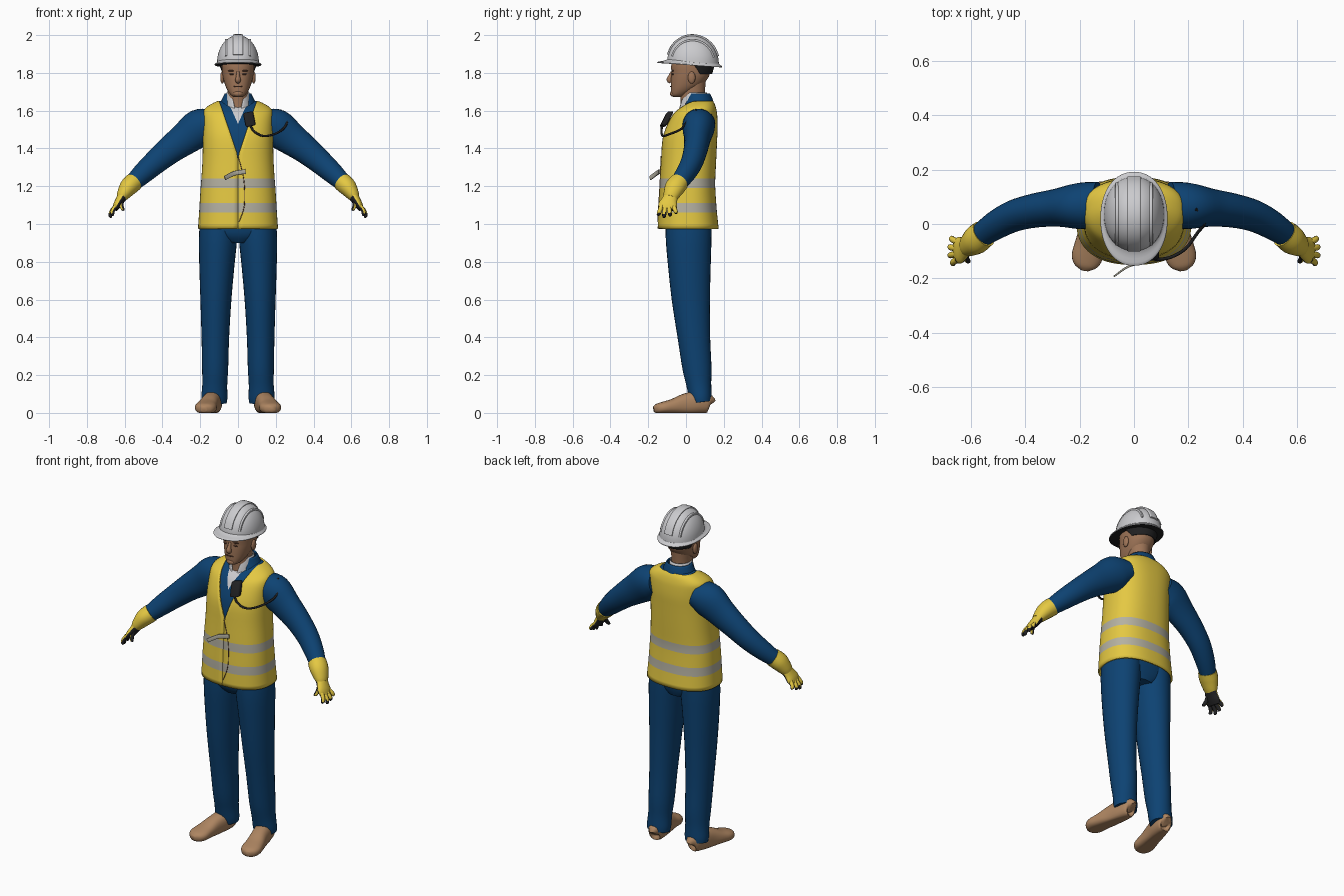
import bpy, bmesh, math
from mathutils import Vector

if "Cube" in bpy.data.objects:
    bpy.data.objects.remove(bpy.data.objects["Cube"])


def mat(name, rgb):
    m = bpy.data.materials.new(name)
    m.diffuse_color = (*rgb, 1)
    m.use_nodes = True
    m.node_tree.nodes["Principled BSDF"].inputs["Base Color"].default_value = m.diffuse_color
    return m


BLUE = mat("work_blue", (0.004, 0.055, 0.17))
YELLOW = mat("safety_yellow", (0.78, 0.58, 0.055))
GREY = mat("reflective_grey", (0.46, 0.44, 0.36))
WHITE = mat("shell_white", (0.60, 0.60, 0.62))
SKIN = mat("skin", (0.34, 0.175, 0.095))
TAN = mat("boot_tan", (0.42, 0.235, 0.12))
BLACK = mat("black", (0.015, 0.015, 0.016))
BROWN = mat("feature_brown", (0.11, 0.05, 0.03))
TAU = 2 * math.pi


def smooth_rows(rows, k):
    """Pass a spline through rows of numbers, keeping each given row."""
    out = []
    for i in range(len(rows) - 1):
        a, b, c, d = (rows[max(0, min(len(rows) - 1, i + o))] for o in (-1, 0, 1, 2))
        for s in range(k):
            t = s / k
            out.append([q + .5 * t * (r - p + t * (2 * p - 5 * q + 4 * r - u + t * (3 * (q - r) + u - p)))
                        for p, q, r, u in zip(a, b, c, d)])
    return out + [list(rows[-1])]


def finish(name, bm, mats, rule=None, angle=45, thick=0):
    me = bpy.data.meshes.new(name)
    bm.normal_update()
    if rule:
        for f in bm.faces:
            f.material_index = rule(f.calc_center_median(), f.normal)
    bm.to_mesh(me)
    bm.free()
    for m in mats:
        me.materials.append(m)
    ob = bpy.data.objects.new(name, me)
    bpy.context.collection.objects.link(ob)
    bpy.ops.object.select_all(action='DESELECT')
    ob.select_set(True)
    bpy.context.view_layer.objects.active = ob
    bpy.ops.object.shade_smooth_by_angle(angle=math.radians(angle))
    if thick:
        s = ob.modifiers.new("thickness", 'SOLIDIFY')
        s.thickness, s.offset = thick, -1
    return ob


def sp(v, e):
    return math.copysign(abs(v) ** e, v)


def skin_grid(bm, rings, closed, cap):
    vs = [[bm.verts.new(p) for p in r] for r in rings]
    n = len(vs[0])
    for a, b in zip(vs, vs[1:]):
        for j in range(n if closed else n - 1):
            k = (j + 1) % n
            bm.faces.new((a[j], a[k], b[k], b[j]))
    if cap:
        bm.faces.new(vs[0][::-1])
        bm.faces.new(vs[-1])


def surf(name, rows, mats, span=None, n=48, e=2.0, off=0, k=3, rule=None, cap=True, thick=0, shear=0):
    """Stacked level sections; row = z, half width, front y, back y."""
    rings = []
    for z, rx, yf, yb in smooth_rows(rows, k):
        cy, ry, rx = (yf + yb) / 2, (yb - yf) / 2 + off, rx + off
        lo, hi = span(z, rx) if span else (0, TAU)
        cnt = n if not span else n + 1
        ring = []
        for j in range(cnt):
            a = lo + (hi - lo) * j / n
            y = cy - ry * sp(math.cos(a), 2 / e)
            ring.append((rx * sp(math.sin(a), 2 / e), y, z + shear * y))
        rings.append(ring)
    bm = bmesh.new()
    skin_grid(bm, rings, not span, cap and not span)
    return finish(name, bm, mats, rule, thick=thick)


def sweep(name, rows, mats, ref=(0, 1, 0), sx=1, n=20, e=2.0, k=4, rule=None, floor=None):
    """Section along a path; row = x, y, z, radius along ref, radius across."""
    rows = smooth_rows(rows, k)
    pts = [Vector((r[0] * sx, r[1], r[2])) for r in rows]
    ref = Vector((ref[0] * sx, ref[1], ref[2]))
    rings = []
    for i, r in enumerate(rows):
        t = (pts[min(i + 1, len(pts) - 1)] - pts[max(i - 1, 0)]).normalized()
        u = (ref - t * t.dot(ref)).normalized()
        v = t.cross(u)
        ring = [pts[i] + u * r[3] * sp(math.cos(TAU * j / n), 2 / e) + v * r[4] * sp(math.sin(TAU * j / n), 2 / e)
                for j in range(n)]
        if floor is not None:
            for p in ring:
                p.z = max(p.z, floor)
        rings.append(ring)
    bm = bmesh.new()
    skin_grid(bm, rings, True, True)
    bmesh.ops.recalc_face_normals(bm, faces=bm.faces)
    return finish(name, bm, mats, rule, angle=55)


def ball(name, loc, size, m):
    bm = bmesh.new()
    bmesh.ops.create_uvsphere(bm, u_segments=16, v_segments=10, radius=1)
    for v in bm.verts:
        v.co = Vector([c * s + l for c, s, l in zip(v.co, size, loc)])
    return finish(name, bm, [m])


# Torso: shirt underneath, vest over it with a V opening and two bands
torso = [(.975, .212, -.15, .173), (1.06, .206, -.147, .164), (1.11, .203, -.145, .16), (1.19, .198, -.14, .155),
         (1.24, .194, -.138, .155), (1.34, .188, -.132, .16), (1.45, .186, -.125, .165), (1.52, .186, -.105, .168),
         (1.58, .186, -.075, .165), (1.61, .176, -.045, .16), (1.635, .142, -.012, .152), (1.652, .105, .012, .142)]
E = 2.4


def half_angle(w, rx):
    return math.asin(min(.98, max(0.0, w) / rx) ** (E / 2))


def vest_span(z, rx):
    a = half_angle(max(.0, (z - 1.36) * .34), rx)
    return a, TAU - a


def shirt_span(z, rx):
    a = half_angle(max(.001, (z - 1.53) * .45), rx)
    return -a, a


surf("coverall_torso", torso[1:], [BLUE], e=E, off=-.012)
surf("safety_vest", torso, [YELLOW, GREY], span=vest_span, n=72, e=E, thick=.01,
     rule=lambda c, n: int(1.06 < c.z < 1.11 or 1.19 < c.z < 1.24))
surf("shirt_front", [(1.53, .186, -.102, .168)] + torso[8:], [WHITE], span=shirt_span, n=12, e=E, off=-.007)
surf("coverall_collar", [(1.61, .108, -.03, .148), (1.65, .09, -.012, .145), (1.69, .07, .0, .128)], [BLUE],
     span=lambda z, rx: (.62, TAU - .62), thick=.008)
surf("shirt_collar", [(1.60, .072, -.04, .11), (1.65, .066, -.03, .115), (1.695, .06, -.015, .11)], [WHITE],
     span=lambda z, rx: (.2 + (z - 1.6) * 4, TAU - .2 - (z - 1.6) * 4), thick=.006)
sweep("vest_seam", [(0, -.133, 1.36, .002, .002), (.03, -.137, 1.24, .002, .002), (.034, -.145, 1.1, .002, .002),
                    (.005, -.150, 1.01, .002, .002)], [BROWN], ref=(1, 0, 0), n=6)
sweep("vest_fastener", [(.04, -.141, 1.278, .012, .004), (-.02, -.156, 1.268, .012, .004),
                        (-.07, -.19, 1.243, .012, .003)], [GREY], ref=(0, 0, 1), n=12, e=5)

# Hips and legs
surf("hips", [(.90, .08, -.07, .11), (.94, .17, -.1, .125), (1.0, .195, -.112, .135), (1.07, .19, -.115, .14)],
     [BLUE], e=2.3)
leg = [(.126, .08, .055, .066, .056), (.125, .076, .085, .069, .060), (.123, .068, .15, .066, .066),
       (.121, .058, .24, .069, .077), (.12, .042, .40, .073, .086), (.117, .026, .60, .082, .101),
       (.112, .018, .78, .093, .113), (.106, .014, .92, .101, .121), (.1, .014, 1.03, .1, .122)]
boot = [(.122, .128, .045, .015, .03), (.124, .118, .05, .038, .05), (.134, .06, .055, .048, .06),
        (.149, -.01, .045, .048, .055), (.163, -.07, .034, .053, .04), (.172, -.12, .027, .057, .032),
        (.178, -.153, .022, .043, .026), (.181, -.171, .02, .014, .014)]

# Arms, gloves
arm = [(.13, .07, 1.535, .085, .075), (.20, .066, 1.51, .085, .1), (.28, .06, 1.452, .07, .087),
       (.36, .05, 1.392, .063, .074), (.44, .03, 1.325, .058, .064), (.51, -.006, 1.262, .052, .055),
       (.575, -.052, 1.20, .042, .042)]
cuff = [(.552, -.036, 1.222, .052, .050), (.58, -.058, 1.195, .054, .048), (.606, -.076, 1.158, .044, .036),
        (.618, -.083, 1.138, .036, .027)]
palm = [(.608, -.077, 1.152, .036, .028), (.625, -.088, 1.125, .042, .024), (.64, -.096, 1.10, .05, .021),
        (.652, -.1, 1.078, .044, .015)]
fingers = [("index", (.648, -.13, 1.095), (.666, -.148, 1.045)), ("middle", (.65, -.11, 1.09), (.678, -.117, 1.034)),
           ("ring", (.65, -.09, 1.09), (.678, -.083, 1.042)), ("little", (.646, -.066, 1.095), (.672, -.05, 1.056)),
           ("thumb", (.615, -.105, 1.13), (.608, -.14, 1.072))]
for side, sx in (("left", 1), ("right", -1)):
    sweep(side + "_trouser_leg", leg, [BLUE], ref=(1, 0, 0), sx=sx, n=28)
    sweep(side + "_boot", boot, [TAN], ref=(1, 0, 0), sx=sx, n=24, e=2.4, floor=0)
    sweep(side + "_sleeve", arm, [BLUE], sx=sx, n=28)

    def glove(c, n, sx=sx):
        return int(n.x * sx * .85 + n.z * .4 < .1 or c.z < 1.058)
    sweep(side + "_glove_cuff", cuff, [YELLOW], sx=sx)
    sweep(side + "_glove_palm", palm, [YELLOW, BLACK], sx=sx, rule=glove)
    for nm, a, b in fingers:
        a, b = Vector(a), Vector(b)
        mid = a.lerp(b, .55) + Vector((.006, 0, 0))
        sweep(f"{side}_{nm}_finger", [(*a, .012, .012), (*mid, .0115, .0115), (*a.lerp(b, .92), .009, .009),
                                      (*b, .003, .003)], [YELLOW, BLACK], sx=sx, n=10, k=3, rule=glove)

# Head, neck and face
surf("neck", [(1.57, .06, -.03, .1), (1.65, .055, -.028, .098), (1.70, .055, -.03, .1), (1.76, .06, -.02, .105)], [SKIN])
surf("head", [(1.672, .02, -.066, -.025), (1.682, .037, -.078, .0), (1.705, .054, -.08, .04), (1.735, .068, -.08, .085),
              (1.77, .078, -.079, .115), (1.80, .083, -.077, .127), (1.85, .086, -.077, .135), (1.91, .07, -.05, .11)],
     [SKIN], e=2.2)
sweep("nose", [(0, -.073, 1.805, .008, .008), (0, -.082, 1.785, .010, .010), (0, -.088, 1.763, .015, .015),
               (0, -.078, 1.752, .012, .010)], [SKIN], ref=(1, 0, 0), n=12)
ball("mouth", (0, -.079, 1.728), (.024, .006, .004), BROWN)
ball("chin", (0, -.07, 1.69), (.026, .015, .016), SKIN)
for side, sx in (("left", 1), ("right", -1)):
    ball(side + "_ear", (sx * .083, .03, 1.775), (.011, .02, .032), SKIN)
    ball(side + "_eye", (sx * .033, -.071, 1.793), (.013, .006, .005), BROWN)
    ball(side + "_brow", (sx * .034, -.071, 1.811), (.019, .007, .004), BROWN)

# Hard hat: shell with flared brim, raised crown ridges, inner band
SH = -.07
dome = [(1.853 + .147 * math.sin(t), .110 * math.cos(t) + .001, .037 - .137 * math.cos(t), .037 + .137 * math.cos(t))
        for t in [i * math.pi / 2 / 9.02 for i in range(10)]]
surf("helmet_shell", dome, [WHITE], e=2.15, k=2, shear=SH * .4)
surf("helmet_brim", [(1.842, .122, -.15, .190), (1.848, .123, -.151, .191), (1.857, .112, -.115, .178),
                     (1.87, .106, -.09, .168)], [WHITE, BLACK], n=56, e=2.15, shear=SH,
     rule=lambda c, n: int(n.z < -.7))
for nm, x, w in (("middle", 0, .026), ("left", .062, .007), ("right", -.062, .007)):
    s = math.sqrt(1 - (x / .111) ** 2)
    ridge = []
    for i in range(9):
        t = math.radians(16 + i * 18.5)
        y = .037 - .138 * s * math.cos(t)
        ridge.append((x, y, 1.853 + .147 * s * math.sin(t) + SH * .4 * y, w, .006))
    sweep(nm + "_helmet_ridge", ridge, [WHITE], ref=(1, 0, 0), n=16, e=4, k=3)
surf("helmet_band", [(1.795, .088, -.08, .138), (1.82, .093, -.08, .146), (1.85, .1, -.08, .152)], [BLACK],
     span=lambda z, rx: (2.0 - (z - 1.795) * 8, TAU - 2.0 + (z - 1.795) * 8), thick=.006)

# Radio microphone and its cable
bm = bmesh.new()
bmesh.ops.create_cube(bm, size=1)
for v in bm.verts:
    x, y, z = v.co
    x, z = x * .056, z * .075
    v.co = (.06 + x * .95 - z * .2, -.103 + y * .032 + z * .5 + x * .2, 1.555 + z + x * .2)
bmesh.ops.bevel(bm, geom=bm.edges[:], offset=.009, segments=2, affect='EDGES', profile=.5)
finish("radio_microphone", bm, [BLACK])
path = [(.062, -.125, 1.53), (.085, -.13, 1.49), (.135, -.122, 1.466), (.19, -.09, 1.475), (.235, -.03, 1.50),
        (.258, .0, 1.535), (.25, .035, 1.575), (.225, .055, 1.602)]
sweep("radio_cable", [(*p, .006, .006) for p in path], [BLACK], ref=(.3, .2, 1), n=8)
sweep("shoulder_clip", [(.25, .088, 1.562, .01, .006), (.285, .088, 1.538, .01, .006)], [BLACK], n=10, e=4, k=1)
